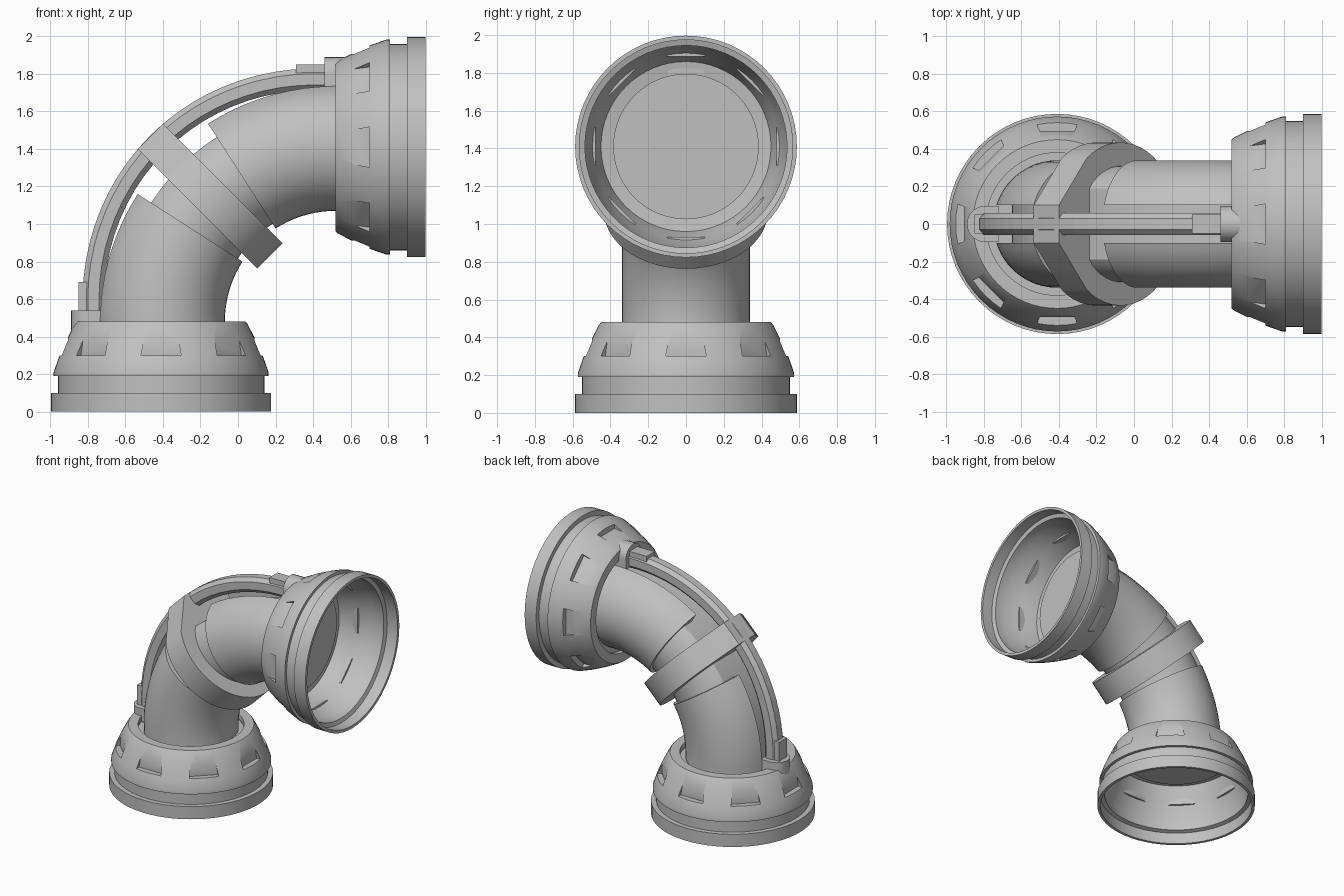
import bpy, bmesh
from math import sin, cos, pi, radians, sqrt, asin
from mathutils import Vector, Matrix

if "Cube" in bpy.data.objects:
    bpy.data.objects.remove(bpy.data.objects["Cube"])

grey = bpy.data.materials.new("plain grey")
grey.use_nodes = True
COLOUR = (0.53, 0.53, 0.53, 1)
grey.diffuse_color = COLOUR
grey.node_tree.nodes["Principled BSDF"].inputs["Base Color"].default_value = COLOUR

BEND_X, BEND_Z, BEND_R = 0.52, 0.48, 0.93   # centre and radius of the elbow
AXIS_X = BEND_X - BEND_R                    # axis of the lower collar
# Reflection that turns the lower half into the upper half
SWAP = Matrix(((0, 0, -1, 1), (0, 1, 0, 0), (-1, 0, 0, 1), (0, 0, 0, 1)))


def loft(name, rings, loop=False):
    """Skin a list of closed rings, capping the ends unless it loops."""
    bm = bmesh.new()
    rows = [[bm.verts.new(p) for p in ring] for ring in rings]
    n = len(rows[0])
    pairs = list(zip(rows, rows[1:])) + ([(rows[-1], rows[0])] if loop else [])
    for a, b in pairs:
        for i in range(n):
            j = (i + 1) % n
            bm.faces.new((a[i], a[j], b[j], b[i]))
    if not loop:
        bm.faces.new(rows[0])
        bm.faces.new(rows[-1])
    bmesh.ops.recalc_face_normals(bm, faces=bm.faces)
    mesh = bpy.data.meshes.new(name)
    bm.to_mesh(mesh)
    bm.free()
    mesh.materials.append(grey)
    obj = bpy.data.objects.new(name, mesh)
    bpy.context.collection.objects.link(obj)
    return obj


def smooth(obj, angle=28):
    bpy.ops.object.select_all(action='DESELECT')
    obj.select_set(True)
    bpy.context.view_layer.objects.active = obj
    bpy.ops.object.shade_smooth_by_angle(angle=radians(angle))


def both_ends(obj):
    """Copy a lower part to the upper end."""
    twin = obj.copy()
    twin.data = obj.data.copy()
    twin.name = "upper_" + obj.name
    obj.name = "lower_" + obj.name
    twin.data.transform(SWAP)
    twin.data.flip_normals()
    bpy.context.collection.objects.link(twin)


def prism(name, outline, z0, z1):
    return loft(name, [[Vector((x, y, z)) for x, y in outline] for z in (z0, z1)])


def sweep(name, section, angles, radius=lambda a: BEND_R):
    """Sweep a section of (outward, y) points around the elbow."""
    rings = []
    for a in angles:
        rings.append([Vector((BEND_X - (radius(a) + u) * cos(a), y,
                              BEND_Z + (radius(a) + u) * sin(a))) for u, y in section])
    return loft(name, rings)


def steps(start, end, count):
    return [radians(start + (end - start) * i / count) for i in range(count + 1)]


def circle(r, n):
    return [(r * cos(2 * pi * i / n), r * sin(2 * pi * i / n)) for i in range(n)]


def radial_boxes(name, r0, r1, half, z0, z1, flare=0):
    """Eight boxes spaced around the lower collar axis, as one object."""
    parts = []
    for k in range(8):
        turn = Matrix.Translation((AXIS_X, 0, 0)) @ Matrix.Rotation(k * pi / 4, 4, 'Z')
        rings = [[turn @ Vector((x, y, z)) for x, y in
                  ((r0, -h), (r1, -h), (r1, h), (r0, h))]
                 for z, h in ((z0, half + flare), (z1, half))]
        parts.append(loft(name, rings))
    bpy.ops.object.select_all(action='DESELECT')
    for p in parts:
        p.select_set(True)
    bpy.context.view_layer.objects.active = parts[0]
    bpy.ops.object.join()
    return parts[0]


# Collar: hollow lathed shell with rim, neck and flared shoulder
profile = [(.587, 0), (.587, .1), (.55, .1), (.55, .19), (.573, .19), (.573, .21),
           (.545, .29), (.51, .37), (.462, .465), (.45, .48), (.38, .48), (.38, .44),
           (.45, .43), (.49, .3), (.535, .19), (.535, .1), (.565, .09), (.565, 0)]
SIDES = 64
collar = loft("collar", [[Vector((AXIS_X + r * cos(t), r * sin(t), z)) for r, z in profile]
                         for t in (2 * pi * i / SIDES for i in range(SIDES))], loop=True)

# Scooped notches around the shoulder
cutter = radial_boxes("notch_cutter", .497, .7, .085, .3, .42, .022)
cut = collar.modifiers.new("notches", 'BOOLEAN')
cut.operation, cut.object, cut.solver = 'DIFFERENCE', cutter, 'EXACT'
bpy.context.view_layer.objects.active = collar
bpy.ops.object.modifier_apply(modifier=cut.name)
bpy.data.objects.remove(cutter)
smooth(collar)
both_ends(collar)

# Notch backs standing proud inside the collar
both_ends(radial_boxes("notch_backs", .478, .4965, .1, .288, .36))

# Plate closing the pipe inside the collar
plate = prism("end_plate", [(AXIS_X + x, y) for x, y in circle(.385, SIDES)], .405, .43)
smooth(plate)
both_ends(plate)

# Pipe halves with a channel along the outer side
PIPE, SLOT, FLOOR = .34, .1, .24
gap = asin(SLOT / PIPE)
arc = [gap + (2 * pi - 2 * gap) * i / 44 for i in range(45)]
section = [(PIPE * cos(t), PIPE * sin(t)) for t in arc] + [(FLOOR, -SLOT), (FLOOR, SLOT)]
pipe = sweep("pipe", section, steps(-3, 32.8, 10))
smooth(pipe)
both_ends(pipe)

# Narrower core joining the two halves
core = sweep("pipe_core", [(min(x, FLOOR), y) for x, y in circle(.31, 48)], steps(28, 62, 8))
smooth(core)

# Clamp band: round below, tapering to a flat crest on the outer side
BAND = .435
start = radians(54)
outline = [(BAND * cos(t), BAND * sin(t)) for t in
           (start + (2 * pi - 2 * start) * i / 36 for i in range(37))]
outline += [(.467, -.1), (.467, .1)]
out, along = Vector((-1, 0, 1)).normalized(), Vector((1, 0, 1)).normalized()
hub = Vector((BEND_X, 0, BEND_Z))
band = loft("clamp_band", [[hub + out * (BEND_R + u) + along * s + Vector((0, y, 0))
                            for u, y in outline] for s in (-.095, .095)])
smooth(band)

# Cable arching over the elbow
w, c = .058, .03
bar = [(w, -c), (w, c), (c, w), (-c, w), (-w, c), (-w, -c), (-c, -w), (c, -w)]
sweep("cable", bar, steps(-2, 92, 24), lambda a: 1.287 + .055 * sin(2 * a))

# Cable sockets: rounded boss and a slim sleeve
boss = [(-.80 - .09 * cos(t), .095 * sin(t)) for t in steps(-90, 90, 12)]
boss += [(-.72, .095), (-.72, -.095)]
socket = prism("cable_socket", boss, .435, .54)
smooth(socket)
both_ends(socket)
both_ends(prism("cable_sleeve", [(-.85, -.05), (-.75, -.05), (-.75, .05), (-.85, .05)], .5, .69))
